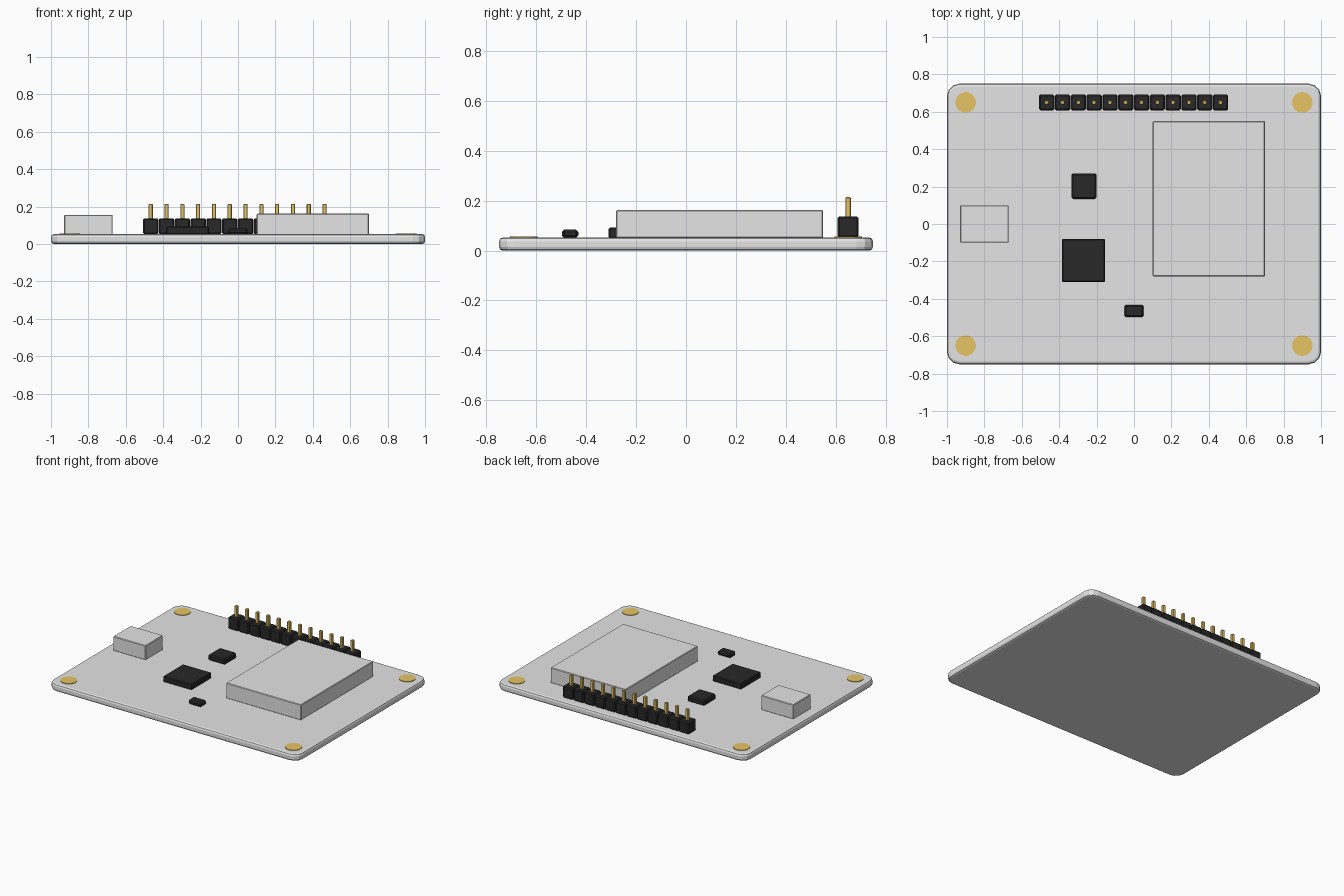
import bpy, bmesh, math

if "Cube" in bpy.data.objects:
    bpy.data.objects.remove(bpy.data.objects["Cube"])


def material(name, rgb):
    m = bpy.data.materials.new(name)
    m.diffuse_color = (*rgb, 1)
    m.use_nodes = True
    m.node_tree.nodes["Principled BSDF"].inputs["Base Color"].default_value = m.diffuse_color
    return m


GREY = material("light grey", (0.78, 0.78, 0.78))
BLACK = material("black plastic", (0.021, 0.021, 0.021))
GOLD = material("gold", (0.82, 0.57, 0.13))


def finish(bm, name, mat):
    bmesh.ops.recalc_face_normals(bm, faces=bm.faces)
    me = bpy.data.meshes.new(name)
    bm.to_mesh(me)
    bm.free()
    me.materials.append(mat)
    ob = bpy.data.objects.new(name, me)
    bpy.context.collection.objects.link(ob)
    return ob


def box(name, mat, x, y, z, bevel=0.0, segments=1, corner=0.0):
    """Box from (min, max) ranges; corner rounds upright edges, bevel the rest."""
    bm = bmesh.new()
    bmesh.ops.create_cube(bm, size=1)
    for v in bm.verts:
        for i, (lo, hi) in enumerate((x, y, z)):
            v.co[i] = lo if v.co[i] < 0 else hi
    if corner:
        upright = [e for e in bm.edges
                   if abs(e.verts[0].co.z - e.verts[1].co.z) > 1e-5]
        bmesh.ops.bevel(bm, geom=upright, offset=corner, segments=3,
                        profile=0.5, affect='EDGES')
        rim = [e for e in bm.edges
               if abs(e.verts[0].co.z - e.verts[1].co.z) < 1e-5]
    else:
        rim = list(bm.edges)
    if bevel:
        bmesh.ops.bevel(bm, geom=rim, offset=bevel, segments=segments,
                        profile=0.5, affect='EDGES')
    return finish(bm, name, mat)


# Circuit board
box("board", GREY, (-1, 1), (-0.75, 0.75), (0, 0.052), 0.015, 2, corner=0.066)

# Gold mounting pads in the corners
for sx in (-1, 1):
    for sy in (-1, 1):
        bm = bmesh.new()
        bmesh.ops.create_cone(bm, cap_ends=True, segments=32, radius1=0.055,
                              radius2=0.055, depth=0.008)
        bmesh.ops.translate(bm, verts=bm.verts,
                            vec=(sx * 0.9, sy * 0.65, 0.052))
        finish(bm, "mounting_pad", GOLD)

# Metal shield and side connector
box("shield_module", GREY, (0.1, 0.7), (-0.28, 0.55), (0.05, 0.162), 0.004)
box("side_connector", GREY, (-0.93, -0.67), (-0.1, 0.1), (0.05, 0.155), 0.004)

# Chips
box("main_chip", BLACK, (-0.385, -0.155), (-0.31, -0.08), (0.05, 0.092), 0.005)
box("small_chip", BLACK, (-0.335, -0.2), (0.135, 0.27), (0.05, 0.092), 0.008)
box("tiny_chip", BLACK, (-0.052, 0.052), (-0.498, -0.432), (0.05, 0.084), 0.01)

# Pin header: twelve blocks with a gold pin each
for i in range(12):
    cx = -0.002 + (i - 5.5) * 0.0845
    box("header_block", BLACK, (cx - 0.041, cx + 0.041), (0.608, 0.692),
        (0.052, 0.137), 0.007)
    box("header_pin", GOLD, (cx - 0.011, cx + 0.011), (0.639, 0.661),
        (0.1, 0.214), 0.003)
